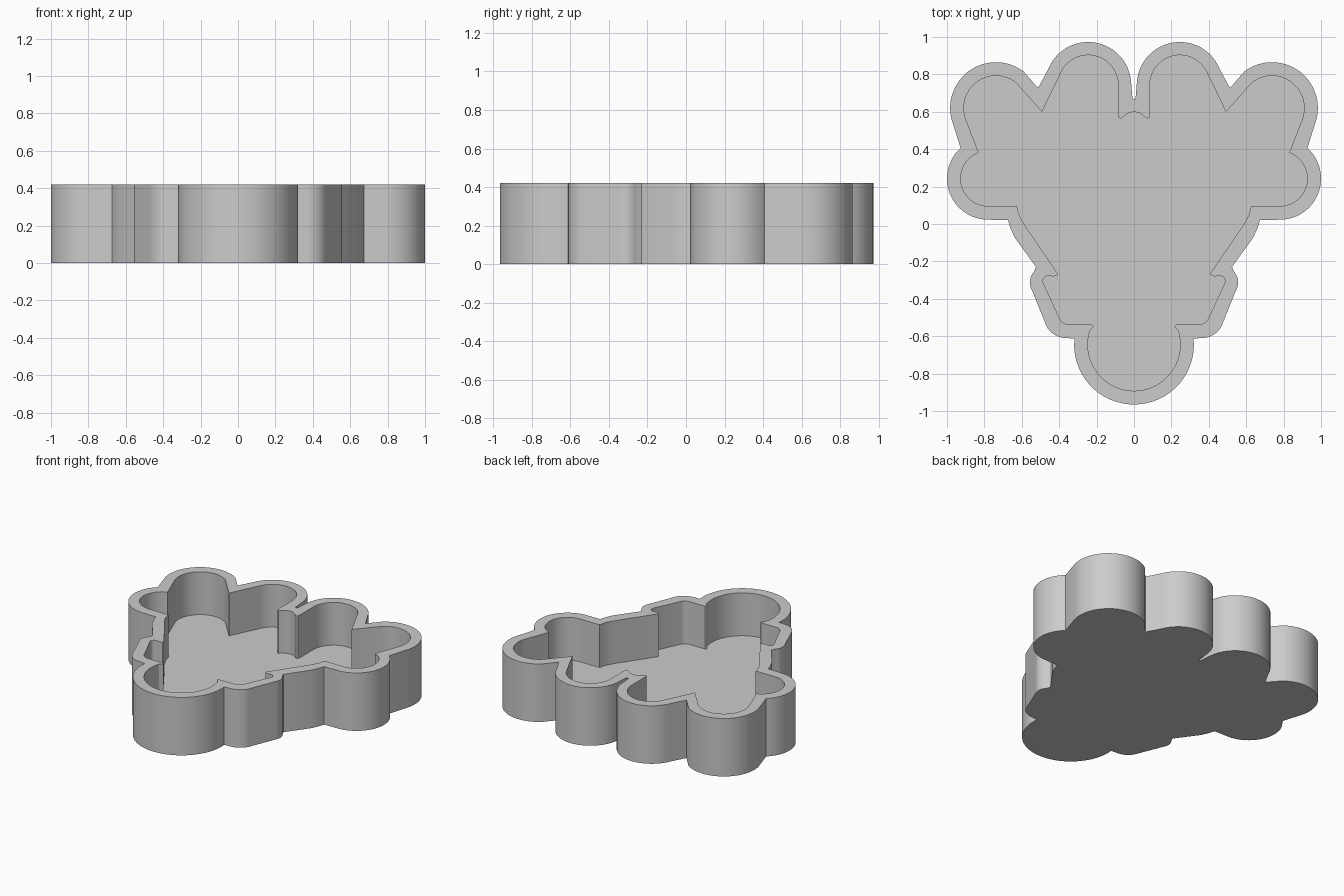
import bpy
import bmesh
from math import radians, cos, sin

HEIGHT, FLOOR = 0.42, 0.11

if "Cube" in bpy.data.objects:
    bpy.data.objects.remove(bpy.data.objects["Cube"], do_unlink=True)

grey = bpy.data.materials.new("grey")
grey.use_nodes = True
grey.diffuse_color = (0.6, 0.6, 0.6, 1)
grey.node_tree.nodes["Principled BSDF"].inputs["Base Color"].default_value = (0.6, 0.6, 0.6, 1)


def arc(cx, cy, r, start, end, steps=24):
    """Points on an arc, angles in degrees."""
    angles = [radians(start + (end - start) * i / steps) for i in range(steps + 1)]
    return [(cx + r * cos(a), cy + r * sin(a)) for a in angles]


def mirrored(half):
    """Close a right-hand half outline, top to bottom, across x = 0."""
    other = [(-x, y) for x, y in reversed(half) if abs(x) > 1e-4]
    return half + other


# Outer outline: notch, two upper lobes, side lobe, waist, bump, bottom lobe
outer = mirrored(
    [(0.008, 0.667)]
    + arc(0.245, 0.743, 0.23, 176, 22)
    + [(0.513, 0.727)]
    + arc(0.738, 0.62, 0.245, 127, -14)
    + arc(0.78, 0.243, 0.22, 48, -90)
    + [(0.674, 0.021), (0.66, -0.025), (0.636, -0.075), (0.524, -0.23)]
    + arc(0.475, -0.312, 0.082, 42, -30, 10)
    + arc(0.362, -0.49, 0.12, -28, -88, 10)
    + [(0.318, -0.612)]
    + arc(0, -0.645, 0.32, 0, -90)
)

# Pocket outline, one wall thickness inside
inner = mirrored(
    [(0, 0.599)]
    + arc(0, 0.525, 0.074, 78, 45, 6)
    + [(0.07, 0.564), (0.082, 0.567), (0.085, 0.6)]
    + arc(0.245, 0.743, 0.16, 180, 22)
    + [(0.492, 0.599)]
    + arc(0.738, 0.62, 0.172, 130, -18)
    + arc(0.78, 0.243, 0.147, 70, -90)
    + [(0.626, 0.096), (0.613, 0.045), (0.585, -0.005), (0.406, -0.267)]
    + [(0.412, -0.276), (0.43, -0.28)]
    + arc(0.46, -0.305, 0.027, 90, -25, 8)
    + arc(0.348, -0.482, 0.055, -28, -90, 8)
    + [(0.225, -0.538), (0.214, -0.548)]
    + arc(0, -0.645, 0.247, 18, -90)
)


def ring(bm, points, z):
    verts = [bm.verts.new((x, y, z)) for x, y in points]
    edges = [bm.edges.new((v, verts[i - 1])) for i, v in enumerate(verts)]
    return verts, edges


def wall(bm, low, high):
    for i in range(len(low)):
        bm.faces.new((low[i - 1], low[i], high[i], high[i - 1]))


# Tray: base, outer wall, rim, pocket wall and pocket floor
bm = bmesh.new()
base, _ = ring(bm, outer, 0)
rim_out, edges_out = ring(bm, outer, HEIGHT)
floor, _ = ring(bm, inner, FLOOR)
rim_in, edges_in = ring(bm, inner, HEIGHT)
bmesh.ops.triangle_fill(bm, edges=edges_out + edges_in, use_beauty=True)
wall(bm, base, rim_out)
wall(bm, floor, rim_in)
bm.faces.new(base)
bm.faces.new(floor)
bmesh.ops.recalc_face_normals(bm, faces=bm.faces)

mesh = bpy.data.meshes.new("tray")
bm.to_mesh(mesh)
bm.free()
mesh.materials.append(grey)
tray = bpy.data.objects.new("tray", mesh)
bpy.context.collection.objects.link(tray)

bpy.ops.object.select_all(action='DESELECT')
tray.select_set(True)
bpy.context.view_layer.objects.active = tray
bpy.ops.object.shade_smooth_by_angle(angle=radians(25))
